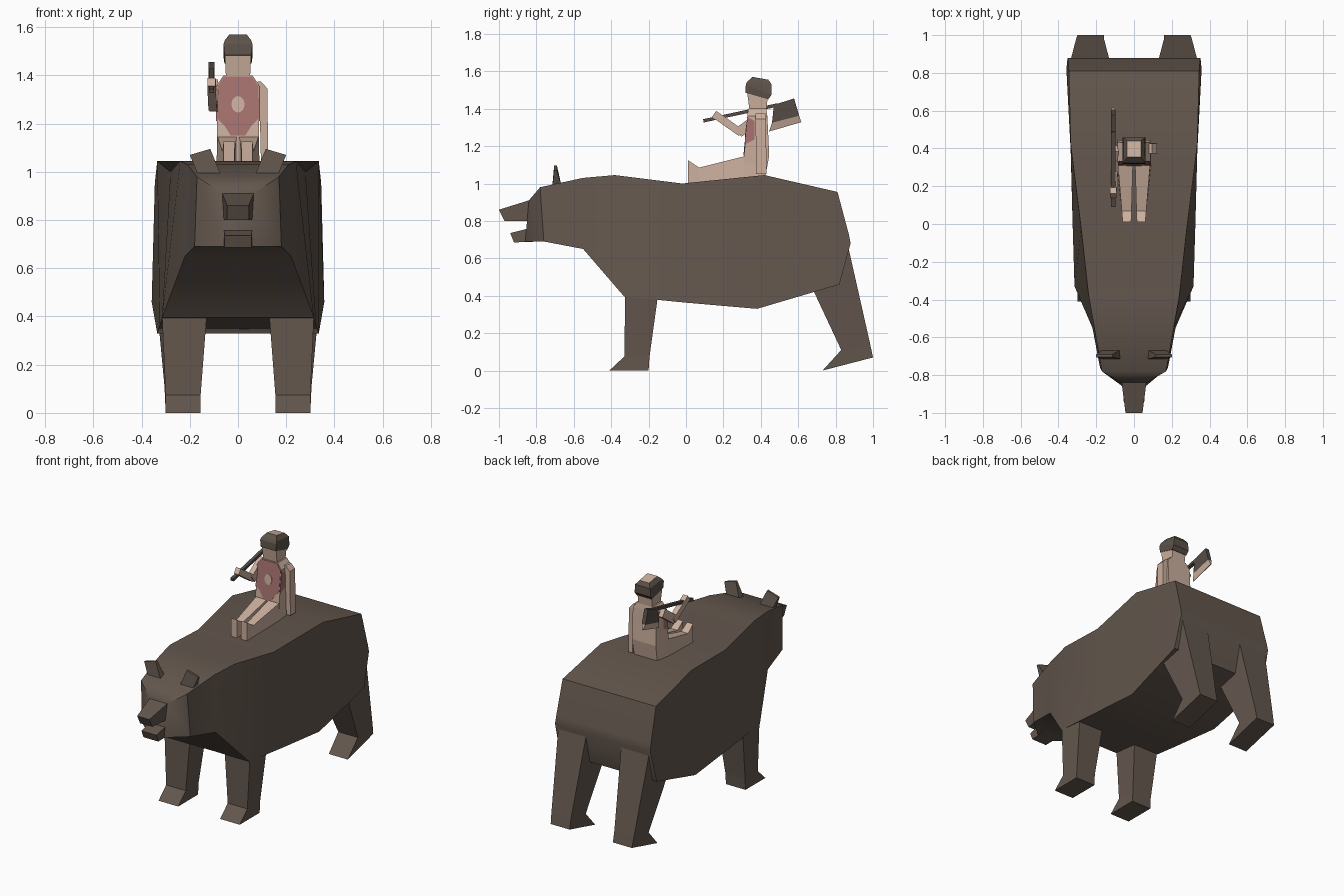
import bpy, bmesh, math
from mathutils import Vector

if "Cube" in bpy.data.objects:
    bpy.data.objects.remove(bpy.data.objects["Cube"])


def material(name, rgb):
    m = bpy.data.materials.new(name)
    m.diffuse_color = (*rgb, 1)
    m.use_nodes = True
    m.node_tree.nodes["Principled BSDF"].inputs["Base Color"].default_value = m.diffuse_color
    return m


FUR = material("brown fur", (0.125, 0.095, 0.075))
SKIN = material("pale skin", (0.60, 0.43, 0.34))
RED = material("faded red", (0.39, 0.17, 0.16))
HAIR = material("dark hair", (0.11, 0.085, 0.068))
METAL = material("dark axe", (0.09, 0.072, 0.06))


def loft(name, rings, mats, mirror=False, smooth=0):
    """Skin a closed solid through rings with equal point counts."""
    bm = bmesh.new()
    vs = [[bm.verts.new(p) for p in r] for r in rings]
    n = len(vs[0])
    for a, b in zip(vs, vs[1:]):
        for i in range(n):
            j = (i + 1) % n
            bm.faces.new((a[i], a[j], b[j], b[i]))
    bm.faces.new(vs[0])
    bm.faces.new(vs[-1])
    bmesh.ops.recalc_face_normals(bm, faces=bm.faces)
    me = bpy.data.meshes.new(name)
    bm.to_mesh(me)
    bm.free()
    ob = bpy.data.objects.new(name, me)
    bpy.context.collection.objects.link(ob)
    for m in mats:
        me.materials.append(m)
    if smooth:
        me.shade_smooth()
        me.set_sharp_from_angle(angle=math.radians(smooth))
    if mirror:
        ob.modifiers.new("mirror", 'MIRROR')
    return ob


def prism(name, profile, x0, x1, mat, mirror=False):
    """Side profile (y, z) between two x positions."""
    return loft(name, [[(x, y, z) for y, z in profile] for x in (x0, x1)],
                [mat], mirror)


def section(yt, zt, wt, yb, zb, wb):
    """Upright body section: top edge and bottom edge."""
    return [(-wt, yt, zt), (wt, yt, zt), (wb, yb, zb), (-wb, yb, zb)]


def box_ring(x0, x1, y0, y1, z, z1=None):
    z1 = z if z1 is None else z1
    return [(x0, y0, z), (x1, y0, z), (x1, y1, z1), (x0, y1, z1)]


def beam(name, p, q, w, d, mat):
    """Straight limb in the y-z plane, w wide in x and d deep."""
    p, q = Vector(p), Vector(q)
    t = (q - p).normalized()
    u = Vector((w / 2, 0, 0))
    v = t.cross(Vector((1, 0, 0))).normalized() * d / 2
    return loft(name, [[c - u - v, c + u - v, c + u + v, c - u + v]
                       for c in (p, q)], [mat])


# Bear body and head
loft("bear_body", [
    section(-.84, .91, .065, -.86, .69, .06),
    section(-.78, .98, .17, -.76, .69, .18),
    section(-.55, 1.03, .21, -.55, .65, .22),
    section(-.38, 1.045, .24, -.33, .395, .315),
    section(-.02, 1.0, .28, 0, .363, .325),
    section(.42, 1.045, .335, .38, .33, .335),
    section(.81, .955, .345, .82, .46, .358),
    section(.87, .73, .35, .88, .68, .352)], [FUR], smooth=40)

# Muzzle with open mouth
loft("upper_muzzle", [section(-1, .86, .045, -.97, .80, .045),
                      section(-.82, .916, .068, -.82, .80, .062)], [FUR])
loft("lower_jaw", [section(-.94, .735, .055, -.92, .685, .055),
                   section(-.82, .765, .06, -.78, .69, .06)], [FUR])

# Ears
loft("ear", [
    [(.07, -.715, .985), (.165, -.715, .985), (.165, -.665, .985), (.07, -.665, .985)],
    [(.115, -.705, 1.095), (.20, -.705, 1.07), (.20, -.69, 1.07), (.115, -.69, 1.095)],
], [FUR], mirror=True)

# Legs
loft("front_leg", [box_ring(.155, .30, -.41, -.20, 0),
                   box_ring(.155, .30, -.33, -.195, .075),
                   box_ring(.13, .315, -.325, -.15, .40),
                   box_ring(.13, .30, -.30, -.13, .50)], [FUR], mirror=True)
loft("rear_leg", [box_ring(.16, .30, .73, 1.0, 0, .07),
                  box_ring(.16, .305, .83, .985, .11, .14),
                  box_ring(.13, .335, .68, .87, .43, .65),
                  box_ring(.13, .335, .64, .80, .52, .72)], [FUR], mirror=True)

# Rider legs
loft("rider_leg", [
    [(.015, .01, 1.0), (.06, .01, 1.0), (.06, .01, 1.125), (.015, .01, 1.125)],
    [(.013, .07, 1.0), (.065, .07, 1.0), (.065, .07, 1.085), (.013, .07, 1.085)],
    [(.006, .31, 1.02), (.09, .31, 1.02), (.085, .31, 1.145), (.006, .31, 1.145)],
    [(.004, .42, 1.04), (.088, .42, 1.04), (.085, .42, 1.15), (.004, .42, 1.15)],
], [SKIN], mirror=True)

# Rider torso and head
loft("torso", [box_ring(-.085, .085, .315, .425, 1.04),
               box_ring(-.088, .088, .31, .445, 1.15),
               box_ring(-.088, .088, .331, .435, 1.36),
               box_ring(-.06, .06, .335, .43, 1.40)], [SKIN])
loft("head", [box_ring(-.05, .05, .34, .43, 1.39),
              box_ring(-.055, .055, .325, .44, 1.50)], [SKIN])

# Hair with bare crown
hair = loft("hair", [box_ring(-.056, .056, .317, .44, 1.485, 1.45),
                     box_ring(-.06, .06, .32, .458, 1.53, 1.475),
                     box_ring(-.055, .055, .328, .458, 1.545, 1.53),
                     box_ring(-.036, .036, .355, .44, 1.57, 1.555)], [HAIR, SKIN])
for f in hair.data.polygons:
    if f.normal.z > .9:
        f.material_index = 1


# Painted chest: red panel with a round pale mark
def chest_plate(name, pts, lift, mat):
    front = [(x, .31 + (z - 1.15) * .1 - lift, z) for x, z in pts]
    back = [(x, y + lift + .001, z) for x, y, z in front]
    loft(name, [front, back], [mat])


half = [(.03, 1.15), (.055, 1.19), (.084, 1.22), (.086, 1.355), (.058, 1.396)]
chest_plate("chest_paint", half + [(-x, z) for x, z in reversed(half)], .003, RED)
chest_plate("chest_mark", [(.027 * math.cos(i * math.pi / 8),
                            1.28 + .034 * math.sin(i * math.pi / 8))
                           for i in range(16)], .005, SKIN)
prism("side_paint", [(.315, 1.21), (.365, 1.235), (.365, 1.335), (.331, 1.355)],
      .086, .091, RED, mirror=True)

# Hanging left arm
loft("left_arm", [box_ring(.095, .125, .375, .43, 1.05),
                  box_ring(.088, .122, .372, .428, 1.345),
                  box_ring(.08, .095, .372, .425, 1.375)], [SKIN])

# Bent right arm
beam("right_upper_arm", (-.10, .40, 1.36), (-.10, .28, 1.272), .035, .055, SKIN)
beam("right_forearm", (-.105, .295, 1.27), (-.11, .15, 1.372), .035, .04, SKIN)

# Axe
beam("axe_handle", (-.11, .093, 1.335), (-.11, .49, 1.42), .022, .018, METAL)
prism("axe_head", [(.47, 1.42), (.578, 1.455), (.605, 1.362), (.46, 1.325)],
      -.123, -.097, METAL)
loft("axe_edge", [[(-.123, .605, 1.362), (-.097, .605, 1.362),
                   (-.097, .46, 1.325), (-.123, .46, 1.325)],
                  [(-.112, .617, 1.328), (-.108, .617, 1.328),
                   (-.108, .444, 1.278), (-.112, .444, 1.278)]], [SKIN])
